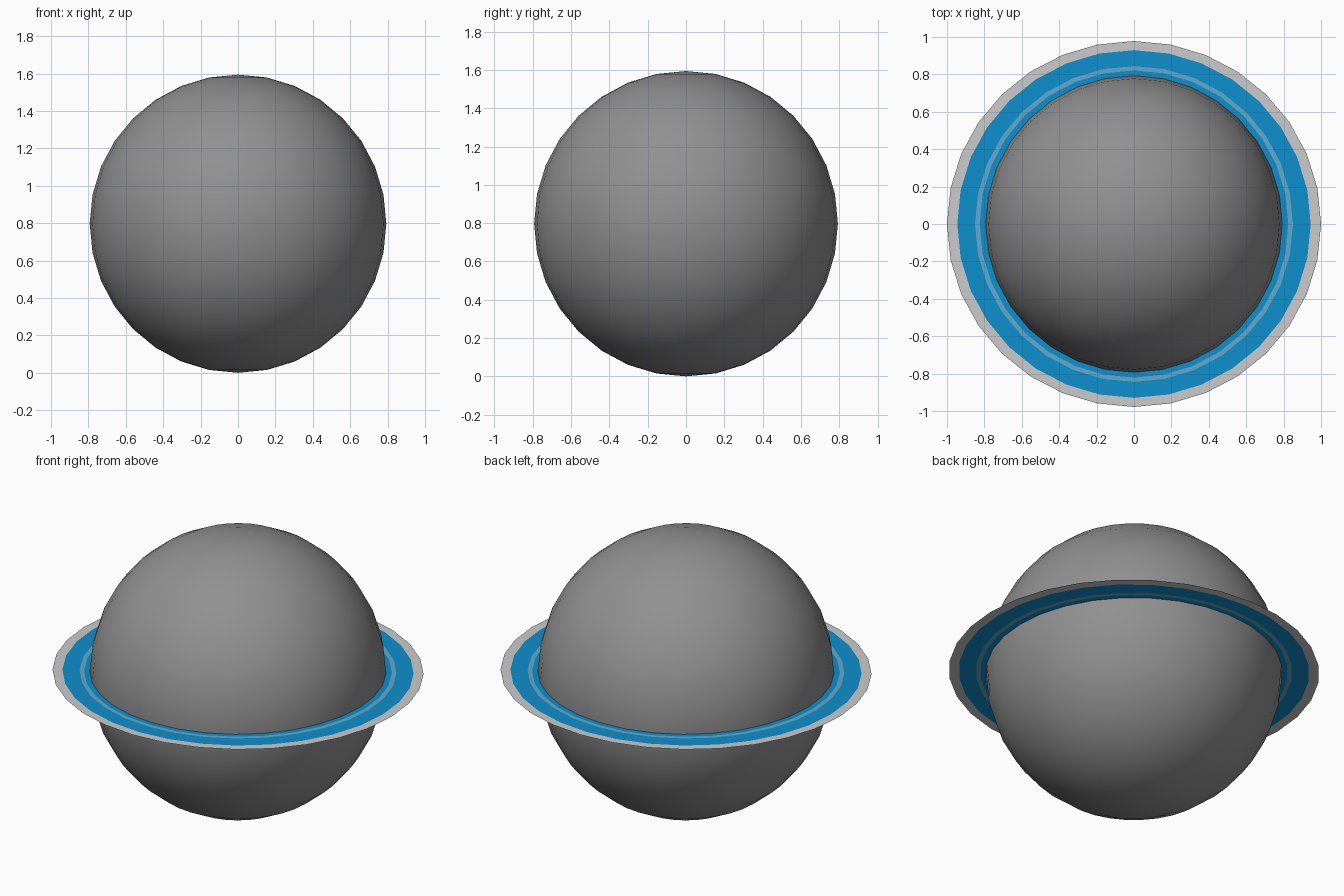
import bpy, bmesh, math

if "Cube" in bpy.data.objects:
    bpy.data.objects.remove(bpy.data.objects["Cube"])

SEG = 32
CZ = 0.797          # height of planet centre and ring plane


def material(name, rgb):
    m = bpy.data.materials.new(name)
    m.diffuse_color = (*rgb, 1.0)
    m.use_nodes = True
    m.node_tree.nodes["Principled BSDF"].inputs["Base Color"].default_value = m.diffuse_color
    return m


grey = material("planet grey", (0.28, 0.28, 0.28))
silver = material("pale grey", (0.60, 0.60, 0.60))
blue = material("bright blue", (0.004, 0.28, 0.62))
pale_blue = material("pale blue", (0.12, 0.41, 0.62))

# Planet: smooth low-resolution ball
bpy.ops.mesh.primitive_uv_sphere_add(segments=SEG, ring_count=16, radius=1,
                                     location=(0, 0, CZ))
planet = bpy.context.object
planet.name = "planet"
planet.scale = (0.793, 0.793, CZ)
bpy.ops.object.transform_apply(location=False, rotation=False, scale=True)
bpy.ops.object.shade_smooth_by_angle(angle=math.radians(40))
planet.data.materials.append(grey)

# Flat ring: concentric bands, slightly narrower front to back
radii = [0.78, 0.825, 0.85, 0.945, 1.0]
band_colours = [0, 1, 0, 2]
bm = bmesh.new()
loops = []
for r in radii:
    loop = []
    for i in range(SEG):
        a = 2 * math.pi * i / SEG
        squash = 1 - 0.022 * (r - 0.78) / 0.22
        loop.append(bm.verts.new((r * math.cos(a), r * squash * math.sin(a), 0)))
    loops.append(loop)
for inner, outer, colour in zip(loops, loops[1:], band_colours):
    for i in range(SEG):
        j = (i + 1) % SEG
        f = bm.faces.new((inner[i], outer[i], outer[j], inner[j]))
        f.material_index = colour
mesh = bpy.data.meshes.new("ring")
bm.to_mesh(mesh)
bm.free()
for m in (blue, pale_blue, silver):
    mesh.materials.append(m)
ring = bpy.data.objects.new("ring", mesh)
ring.location.z = CZ
bpy.context.collection.objects.link(ring)
